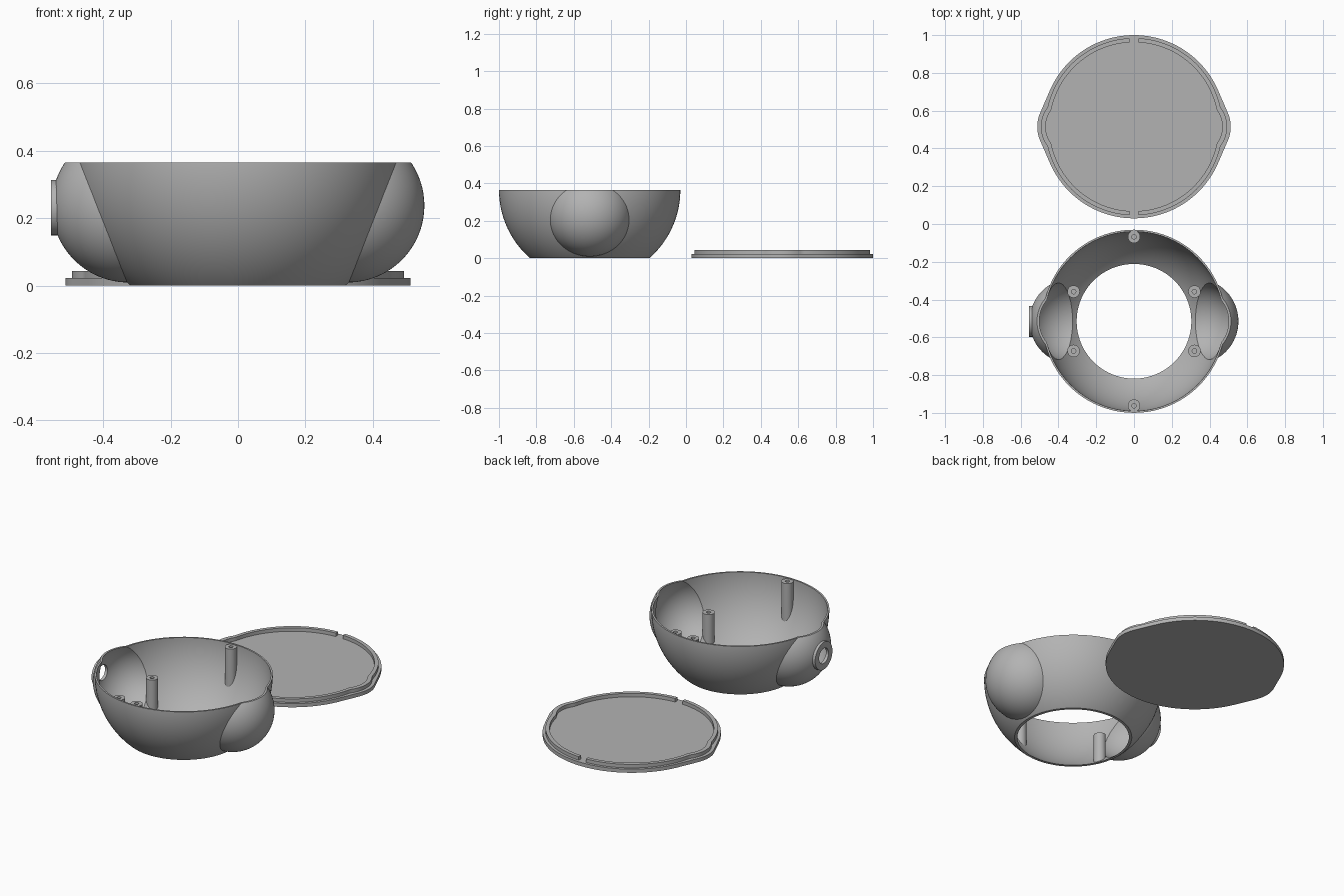
import bpy, bmesh, math
from mathutils import Matrix, Vector

if "Cube" in bpy.data.objects:
    bpy.data.objects.remove(bpy.data.objects["Cube"], do_unlink=True)

grey = bpy.data.materials.new("plain_grey")
grey.use_nodes = True
grey.diffuse_color = (0.45, 0.45, 0.45, 1)
grey.node_tree.nodes["Principled BSDF"].inputs["Base Color"].default_value = (0.45, 0.45, 0.45, 1)

RIM = 0.365            # height of the bowl rim
R = 0.485              # main radius
WALL = 0.01
CY = 0.515             # bowl sits at -CY, lid at +CY
BALL_X, BALL_Z, BALL_R = 0.325, 0.237, 0.228


def add(name, bm):
    bmesh.ops.recalc_face_normals(bm, faces=bm.faces)
    mesh = bpy.data.meshes.new(name)
    bm.to_mesh(mesh)
    bm.free()
    ob = bpy.data.objects.new(name, mesh)
    bpy.context.collection.objects.link(ob)
    mesh.materials.append(grey)
    return ob


def ball(name, x, z, r):
    bm = bmesh.new()
    bmesh.ops.create_uvsphere(bm, u_segments=96, v_segments=47, radius=r,
                              matrix=Matrix.Translation((x, -CY, z)))
    return add(name, bm)


def rod(name, start, end, r, sides=48):
    start, end = Vector(start), Vector(end)
    axis = end - start
    turn = axis.to_track_quat('Z', 'Y').to_matrix().to_4x4()
    bm = bmesh.new()
    bmesh.ops.create_cone(bm, cap_ends=True, segments=sides, radius1=r, radius2=r,
                          depth=axis.length,
                          matrix=Matrix.Translation((start + end) / 2) @ turn)
    return add(name, bm)


def combine(ob, operation, other):
    """Apply a boolean and discard the helper."""
    other.hide_render = True
    mod = ob.modifiers.new(operation, 'BOOLEAN')
    mod.operation, mod.object, mod.solver = operation, other, 'EXACT'
    bpy.context.view_layer.objects.active = ob
    bpy.ops.object.modifier_apply(modifier=mod.name)
    bpy.data.objects.remove(other, do_unlink=True)


def smooth(ob):
    bpy.ops.object.select_all(action='DESELECT')
    ob.select_set(True)
    bpy.context.view_layer.objects.active = ob
    bpy.ops.object.shade_smooth_by_angle(angle=math.radians(30))


# Bowl: half sphere with a bulge on each side
bowl = ball("bowl", 0, RIM, R)
for side in (-1, 1):
    combine(bowl, 'UNION', ball("bulge", side * BALL_X, BALL_Z, BALL_R))

# Round socket collar on the right bulge
combine(bowl, 'UNION', rod("collar", (-0.555, -CY, 0.231), (-0.45, -CY, 0.231), 0.082, 64))

# Hollow inside
combine(bowl, 'DIFFERENCE', ball("hollow", 0, RIM, R - WALL))
for side in (-1, 1):
    combine(bowl, 'DIFFERENCE', ball("bulge_hollow", side * BALL_X, BALL_Z, BALL_R - WALL))
combine(bowl, 'DIFFERENCE', rod("socket_hole", (-0.6, -CY, 0.231), (-0.4, -CY, 0.231), 0.045))

# Cut flat at the rim and at the open base
bm = bmesh.new()
bmesh.ops.create_cube(bm, size=1, matrix=Matrix.Translation((0, -CY, RIM / 2))
                      @ Matrix.Diagonal((2, 2, RIM, 1)))
combine(bowl, 'INTERSECT', add("slab", bm))
smooth(bowl)


# Screw posts, trimmed to the curved wall
def post(name, x, y, top):
    ob = rod(name, (x, y - CY, 0.002), (x, y - CY, top), 0.033, 40)
    combine(ob, 'INTERSECT', ball("trim", 0, RIM, R - WALL / 2))
    combine(ob, 'DIFFERENCE', rod("pilot_hole", (x, y - CY, top - 0.08),
                                  (x, y - CY, top + 0.05), 0.012, 24))
    smooth(ob)


for y, end in ((-1, "front"), (1, "back")):
    post(end + "_rim_post", 0, y * 0.447, RIM - 0.004)
    for x, side in ((-1, "right"), (1, "left")):
        post(f"{end}_{side}_short_post", x * 0.32, y * 0.157, 0.2)


# Lid outline: a circle with a lobe on each side, optionally with straight blends
def reach(t, r, lobe, blended):
    a = math.atan2(abs(math.sin(t)), abs(math.cos(t)))
    tangent = math.acos((r - lobe) / BALL_X)
    lobe_end = math.atan2(lobe * math.sin(tangent), BALL_X + lobe * math.cos(tangent))
    if blended and lobe_end < a < tangent:
        return r / math.cos(a - tangent)
    inside = lobe ** 2 - (BALL_X * math.sin(a)) ** 2
    far = BALL_X * math.cos(a) + math.sqrt(inside) if inside > 0 else 0
    return max(r, far)


STEPS = 240


def outline(bm, r, lobe, z, blended=False):
    verts = []
    for i in range(STEPS):
        t = math.tau * i / STEPS
        d = reach(t, r, lobe, blended)
        verts.append(bm.verts.new((d * math.cos(t), CY + d * math.sin(t), z)))
    return verts


def raise_faces(bm, height):
    grown = bmesh.ops.extrude_face_region(bm, geom=bm.faces[:])
    bmesh.ops.translate(bm, vec=(0, 0, height),
                        verts=[g for g in grown["geom"] if isinstance(g, bmesh.types.BMVert)])


# Lid plate
bm = bmesh.new()
bm.faces.new(outline(bm, R, 0.187, 0, True))
raise_faces(bm, 0.022)
smooth(add("lid_plate", bm))

# Locating lip, open at front and back to clear the rim posts
bm = bmesh.new()
outer = outline(bm, 0.469, 0.168, 0.015)
inner = outline(bm, 0.447, 0.143, 0.015)
for i in range(STEPS):
    j = (i + 1) % STEPS
    if abs(outer[i].co.x + outer[j].co.x) / 2 > 0.026:
        bm.faces.new((outer[i], outer[j], inner[j], inner[i]))
bmesh.ops.delete(bm, geom=[v for v in bm.verts if not v.link_faces], context='VERTS')
raise_faces(bm, 0.028)
smooth(add("lid_lip", bm))
